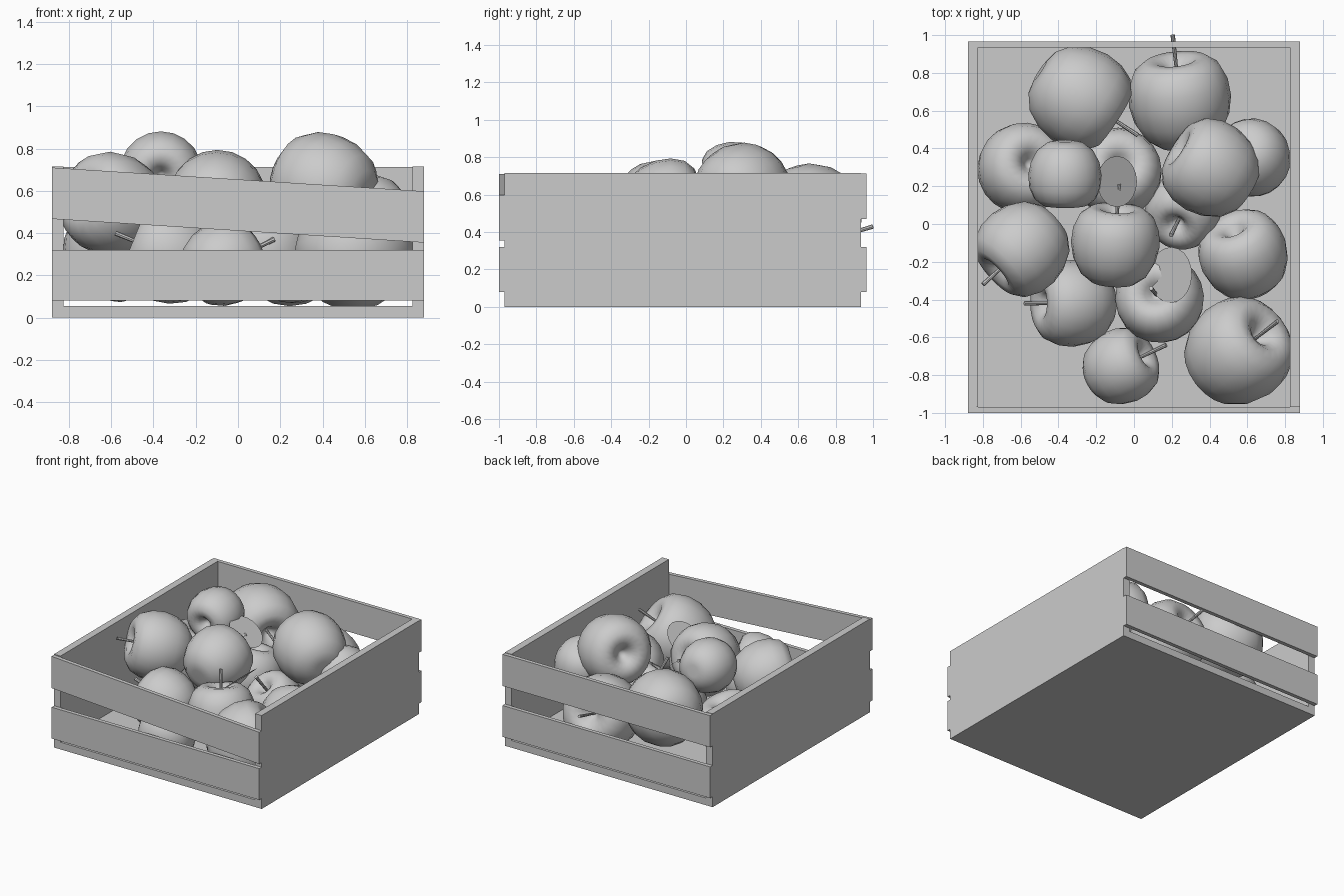
import bpy, bmesh, math
from mathutils import Vector, Matrix

if "Cube" in bpy.data.objects:
    bpy.data.objects.remove(bpy.data.objects["Cube"])


def finish(bm, name, smooth=None):
    bmesh.ops.recalc_face_normals(bm, faces=bm.faces)
    me = bpy.data.meshes.new(name)
    bm.to_mesh(me)
    bm.free()
    ob = bpy.data.objects.new(name, me)
    bpy.context.collection.objects.link(ob)
    if smooth:
        bpy.ops.object.select_all(action='DESELECT')
        bpy.context.view_layer.objects.active = ob
        ob.select_set(True)
        bpy.ops.object.shade_smooth_by_angle(angle=math.radians(smooth))
    return ob


def board(name, lo, hi, drop=0.0):
    """Box between two corners; drop lowers its +x end."""
    lo, hi = Vector(lo), Vector(hi)
    bm = bmesh.new()
    bmesh.ops.create_cube(bm, size=1)
    for v in bm.verts:
        right = v.co.x > 0
        v.co = Vector([(a + b) / 2 + c * (b - a) for a, b, c in zip(lo, hi, v.co)])
        if right:
            v.co.z -= drop
    return finish(bm, name)


def turn(axis):
    return Vector(axis).to_track_quat('Z', 'Y').to_matrix().to_4x4()


# Crate: floor, two solid sides, two slats at each end (one has slipped)
Y0, Y1, T = -0.97, 0.935, 0.03
board("crate_floor", (-0.88, Y0, 0), (0.88, Y1, 0.055))
for side, x in (("left", -0.88), ("right", 0.825)):
    board("crate_side_" + side, (x, Y0, 0.055), (x + 0.055, Y1, 0.715))
board("front_slat_lower", (-0.88, Y0 - T, 0.08), (0.88, Y0, 0.32))
board("front_slat_upper", (-0.88, Y0 - T, 0.467), (0.88, Y0, 0.71), drop=0.112)
board("back_slat_lower", (-0.88, Y1, 0.08), (0.88, Y1 + T, 0.32))
board("back_slat_upper", (-0.88, Y1, 0.47), (0.88, Y1 + T, 0.712))

# Apple half-profile (radius, height), dimpled at the stem end
PROFILE = [(0, -0.84), (0.22, -0.88), (0.5, -0.82), (0.76, -0.62), (0.93, -0.3),
           (1, 0.05), (0.97, 0.4), (0.84, 0.7), (0.62, 0.87), (0.4, 0.87),
           (0.24, 0.76), (0.12, 0.6), (0, 0.5)]


def apple(i, centre, r, tip, stem):
    place = Matrix.Translation(centre) @ turn(tip)
    bm = bmesh.new()
    vs = [bm.verts.new((a * r, 0, b * r)) for a, b in PROFILE]
    es = [bm.edges.new(p) for p in zip(vs, vs[1:])]
    bmesh.ops.spin(bm, geom=vs + es, cent=(0, 0, 0), axis=(0, 0, 1),
                   angle=math.tau, steps=20, use_merge=True)
    bmesh.ops.remove_doubles(bm, verts=bm.verts, dist=1e-4)
    bm.transform(place)
    finish(bm, f"apple_{i}", 80)
    if stem:
        # Stem rises from the dimple to the given tip
        a, b = 0.48 * r, Vector(tip).length
        bm = bmesh.new()
        bmesh.ops.create_cone(bm, cap_ends=True, segments=8, radius1=0.008,
                              radius2=0.012, depth=b - a)
        bm.transform(place @ Matrix.Translation((0, 0, (a + b) / 2)))
        finish(bm, f"stem_{i}", 40)


# centre, radius, stem-tip offset from centre, has stem
APPLES = [
    ((-0.30, 0.68, 0.50), 0.27, (0.32, -0.21, -0.04), True),
    ((0.245, 0.64, 0.32), 0.272, (-0.04, 0.36, 0.11), True),
    ((-0.365, 0.27, 0.69), 0.195, (0, -1, -0.15), False),
    ((0.42, 0.285, 0.615), 0.255, (-0.8, 0.5, 0.2), False),
    ((-0.10, -0.12, 0.55), 0.235, (0.02, 0.33, 0.08), True),
    ((-0.58, -0.12, 0.53), 0.245, (-0.22, -0.2, 0.08), True),
    ((-0.595, 0.29, 0.30), 0.24, (0.3, 0.2, 1), False),
    ((-0.09, 0.265, 0.30), 0.235, (0.1, 0.3, 1), False),
    ((0.54, -0.685, 0.305), 0.28, (0.22, 0.17, 0.22), True),
    ((0.62, 0.36, 0.48), 0.205, (0.2, -0.4, -0.9), False),
    ((0.265, 0.08, 0.26), 0.2, (-0.07, -0.14, 0.22), True),
    ((0.585, -0.175, 0.29), 0.235, (-0.3, 0.75, 0.5), False),
    ((0.14, -0.40, 0.31), 0.235, (-0.05, 0.06, 0.31), True),
    ((-0.31, -0.42, 0.29), 0.23, (-0.27, 0, 0.11), True),
    ((-0.08, -0.76, 0.25), 0.2, (0.25, 0.12, 0.12), True),
]
for i, data in enumerate(APPLES, 1):
    apple(i, *data)

# Flat round leaves
for i, (c, r, n) in enumerate([((-0.09, 0.225, 0.64), 0.135, (0.62, 0, 0.78)),
                               ((0.195, -0.27, 0.54), 0.148, (-0.657, 0.02, 0.756))], 1):
    bm = bmesh.new()
    bmesh.ops.create_circle(bm, cap_ends=True, segments=20, radius=r)
    bm.transform(Matrix.Translation(c) @ turn(n))
    finish(bm, f"leaf_{i}")
